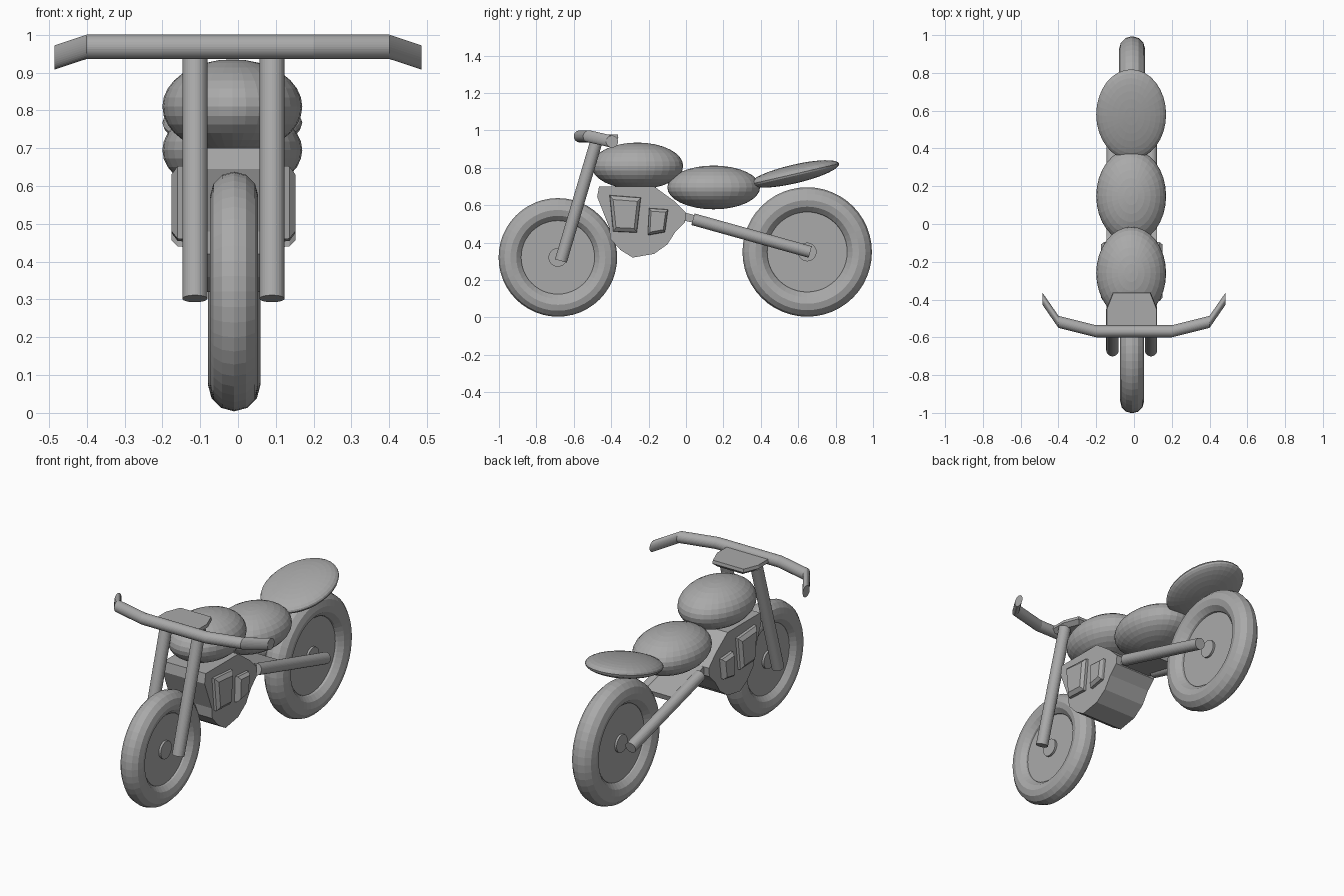
import bpy, bmesh, math
from mathutils import Vector

old = bpy.data.objects.get("Cube")
if old:
    bpy.data.objects.remove(old, do_unlink=True)

CX = -0.012  # centre plane of the machine

grey = bpy.data.materials.new("plain_grey")
grey.use_nodes = True
colour = (0.4, 0.4, 0.4, 1)
grey.diffuse_color = colour
grey.node_tree.nodes["Principled BSDF"].inputs["Base Color"].default_value = colour


def finish(name):
    obj = bpy.context.object
    obj.name = name
    obj.data.materials.append(grey)
    return obj


def loft(name, rings):
    """Skin a list of equal-length rings and cap both ends."""
    bm = bmesh.new()
    loops = [[bm.verts.new(p) for p in ring] for ring in rings]
    n = len(loops[0])
    for a, b in zip(loops, loops[1:]):
        for i in range(n):
            j = (i + 1) % n
            bm.faces.new((a[i], a[j], b[j], b[i]))
    bm.faces.new(loops[0])
    bm.faces.new(loops[-1])
    bmesh.ops.recalc_face_normals(bm, faces=bm.faces)
    mesh = bpy.data.meshes.new(name)
    bm.to_mesh(mesh)
    bm.free()
    mesh.materials.append(grey)
    obj = bpy.data.objects.new(name, mesh)
    bpy.context.collection.objects.link(obj)
    return obj


def rod(name, start, end, radius):
    a, b = Vector(start), Vector(end)
    bpy.ops.mesh.primitive_cylinder_add(vertices=32, radius=radius,
                                        depth=(b - a).length, location=(a + b) / 2)
    bpy.context.object.rotation_euler = (b - a).to_track_quat('Z', 'Y').to_euler()
    return finish(name)


def ellipsoid(name, y, z, size, tilt=0):
    bpy.ops.mesh.primitive_uv_sphere_add(segments=32, ring_count=16, radius=1,
                                         location=(CX - 0.003, y, z))
    obj = finish(name)
    obj.scale = size
    obj.rotation_euler.x = math.radians(tilt)


def wheel(name, y, radius):
    major = radius / 1.25
    bpy.ops.mesh.primitive_torus_add(major_segments=48, minor_segments=12,
                                     major_radius=major, minor_radius=major / 4,
                                     location=(CX + 0.002, y, radius + 0.004),
                                     rotation=(0, math.pi / 2, 0))
    finish(name + "_tyre")
    for part, r, half in (("disc", major * 0.85, 0.025), ("hub", 0.05, 0.037)):
        rod(f"{name}_{part}", (CX - half, y, radius + 0.004),
            (CX + half, y, radius + 0.004), r)


# Wheels
wheel("front_wheel", -0.685, 0.317)
wheel("rear_wheel", 0.648, 0.346)

# Tank, seat and tail
ellipsoid("tank", -0.26, 0.81, (0.185, 0.245, 0.125))
ellipsoid("seat", 0.148, 0.695, (0.185, 0.248, 0.117))
ellipsoid("tail", 0.58, 0.767, (0.185, 0.245, 0.05), 13)

# Engine block, extruded across the frame
profile = [(-0.465, 0.70), (-0.17, 0.70), (-0.06, 0.62), (0, 0.56), (-0.005, 0.51),
           (-0.055, 0.46), (-0.10, 0.39), (-0.17, 0.34), (-0.285, 0.32),
           (-0.35, 0.36), (-0.405, 0.42), (-0.41, 0.48), (-0.475, 0.645)]
loft("engine", [[(CX + x, y, z) for y, z in profile] for x in (-0.133, 0.133)])


def cover(name, quad, side):
    """Raised plate with a bevelled outer face."""
    my = sum(p[0] for p in quad) / 4
    mz = sum(p[1] for p in quad) / 4
    steps = ((0.12, 1), (0.148, 0.97), (0.164, 0.76))
    loft(name, [[(CX + side * x, my + (y - my) * s, mz + (z - mz) * s)
                 for y, z in quad] for x, s in steps])


front_quad = [(-0.41, 0.655), (-0.24, 0.642), (-0.262, 0.452), (-0.39, 0.458)]
rear_quad = [(-0.198, 0.585), (-0.095, 0.578), (-0.112, 0.455), (-0.205, 0.438)]

# Paired parts on both sides
for side, label in ((1, "left"), (-1, "right")):
    cover(label + "_front_cover", front_quad, side)
    cover(label + "_rear_cover", rear_quad, side)
    x = CX + side * 0.102
    rod(label + "_fork", (x, -0.669, 0.302), (x, -0.475, 0.955), 0.033)
    rod(label + "_swing_arm", (x, 0.037, 0.525), (x, 0.664, 0.35), 0.032)

# Cross plate joining the swing arms
plate = [(-0.02, 0.565), (0.27, 0.485), (0.262, 0.455), (-0.02, 0.52)]
loft("swing_arm_bridge", [[(CX + x, y, z) for y, z in plate] for x in (-0.1, 0.1)])

# Fork clamp, narrower underneath
outline = [(-0.135, -0.56), (0.135, -0.56), (0.135, -0.45), (0.1, -0.362), (-0.1, -0.362), (-0.135, -0.45)]
loft("fork_clamp", [[(CX + x * s, -0.46 + (y + 0.46) * s, z) for x, y in outline]
                    for z, s in ((0.94, 0.8), (0.96, 1), (0.978, 0.97))])

# Handlebar, lofted from upright rings
path = [(0.2, -0.568, 0.968), (0.4, -0.518, 0.968), (0.485, -0.395, 0.94)]
stations = [(-x, y, z) for x, y, z in reversed(path)] + path
angles = [math.tau * i / 32 for i in range(32)]
loft("handlebar", [[(x, y + 0.032 * math.cos(a), z + 0.032 * math.sin(a)) for a in angles]
                   for x, y, z in stations])
